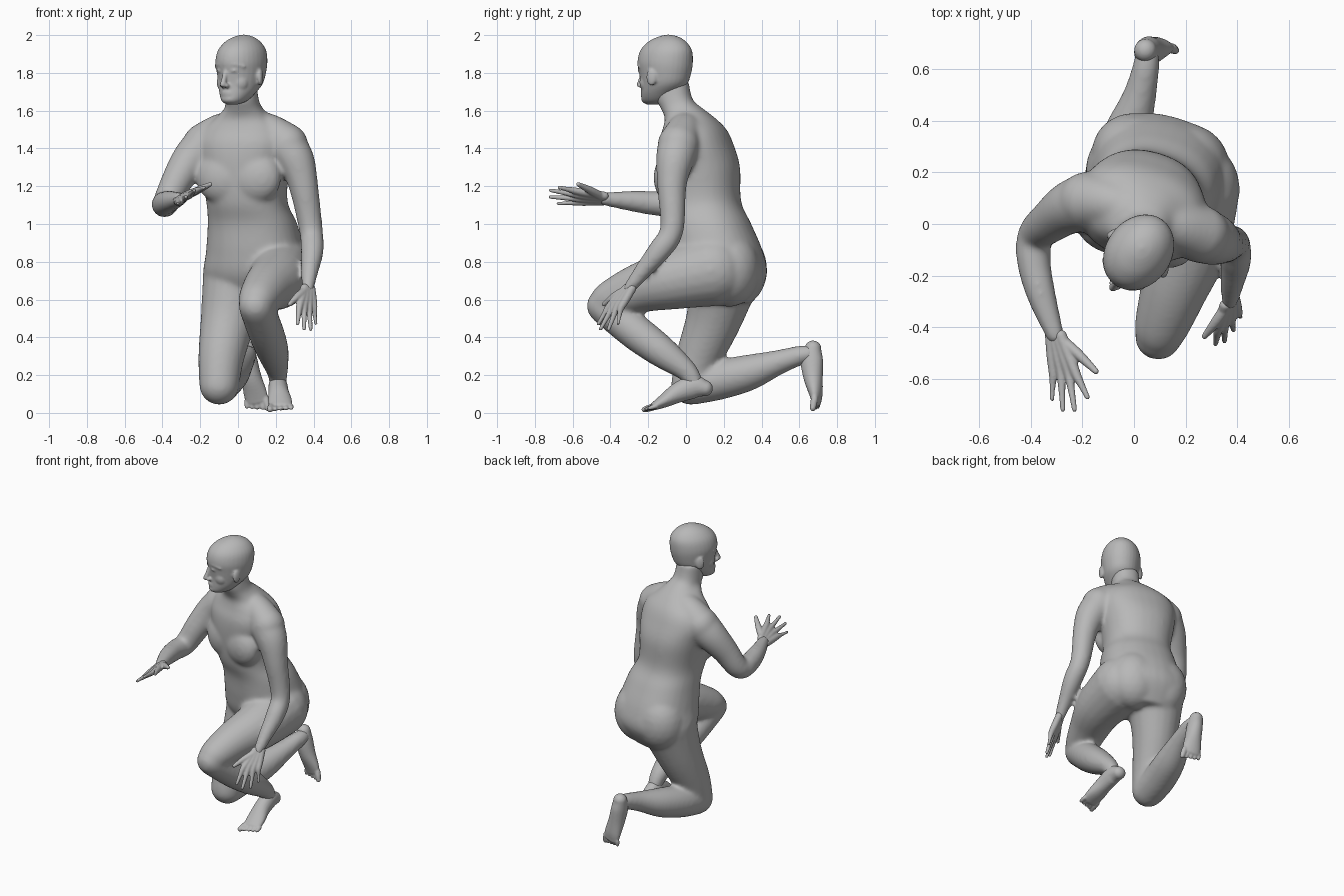
import bpy, bmesh, math
from mathutils import Vector, Matrix

cube = bpy.data.objects.get("Cube")
if cube:
    bpy.data.objects.remove(cube)

GREY = (0.48, 0.48, 0.48, 1)
clay = bpy.data.materials.new("clay grey")
clay.use_nodes = True
clay.diffuse_color = GREY
bsdf = clay.node_tree.nodes["Principled BSDF"]
bsdf.inputs["Base Color"].default_value = GREY
bsdf.inputs["Roughness"].default_value = 0.8


def spline(rows, steps=5):
    """Smooth rows of numbers with a Catmull-Rom curve."""
    rows = [Vector(r) for r in rows]
    ext = [rows[0]] + rows + [rows[-1]]
    out = []
    for a, b, c, d in zip(ext, ext[1:], ext[2:], ext[3:]):
        for i in range(steps):
            t = i / steps
            out.append(b + (c - a) * (t / 2) + (a * 2 - b * 5 + c * 4 - d) * (t * t / 2)
                       + (b * 3 - a - c * 3 + d) * (t ** 3 / 2))
    return out + [rows[-1]]


def skin(bm, rings):
    """Join rings of points into a closed tube."""
    loops = [[bm.verts.new(p) for p in ring] for ring in rings]
    n = len(loops[0])
    for a, b in zip(loops, loops[1:]):
        for i in range(n):
            bm.faces.new((a[i], a[(i + 1) % n], b[(i + 1) % n], b[i]))
    bm.faces.new(loops[0][::-1])
    bm.faces.new(loops[-1])


def ball(bm, centre, size, yaw=0):
    m = (Matrix.Translation(centre) @ Matrix.Rotation(math.radians(yaw), 4, 'Z')
         @ Matrix.Diagonal((*size, 1)))
    bmesh.ops.create_icosphere(bm, subdivisions=3, radius=1, matrix=m)


def limb(bm, rows, side=(1, 0, 0), sides=20):
    """Tube through rows of x, y, z, half width, half height, with round ends."""
    rows = spline([r if len(r) == 5 else (*r, r[3]) for r in rows])
    pts = [Vector(r[:3]) for r in rows]
    rings = []
    for i, (p, r) in enumerate(zip(pts, rows)):
        along = (pts[min(i + 1, len(pts) - 1)] - pts[max(i - 1, 0)]).normalized()
        u = Vector(side)
        u = (u - along * u.dot(along)).normalized()
        v = along.cross(u)
        if i in (0, len(pts) - 1):
            cap = Matrix((u * r[3], v * r[4], along * min(r[3], r[4]))).transposed().to_4x4()
            bmesh.ops.create_icosphere(bm, subdivisions=3, radius=0.99,
                                       matrix=Matrix.Translation(p) @ cap)
        rings.append([p + u * r[3] * math.cos(a) + v * r[4] * math.sin(a)
                      for a in (math.tau * k / sides for k in range(sides))])
    skin(bm, rings)


def trunk(bm, rows, yaw=0, power=1.0, sides=32):
    """Level rings from rows of x, y, z, half width, half depth."""
    turn = Matrix.Rotation(math.radians(yaw), 3, 'Z')
    rings = []
    for x, y, z, w, d in spline(rows):
        ring = []
        for k in range(sides):
            c, s = math.cos(math.tau * k / sides), math.sin(math.tau * k / sides)
            ring.append(Vector((x, y, z)) + turn @ Vector((
                w * math.copysign(abs(c) ** power, c), d * math.copysign(abs(s) ** power, s), 0)))
        rings.append(ring)
    skin(bm, rings)


def finish(name, bm, voxel, smooth):
    """Fuse the overlapping volumes into one smooth skin."""
    bmesh.ops.recalc_face_normals(bm, faces=bm.faces)
    mesh = bpy.data.meshes.new(name)
    bm.to_mesh(mesh)
    bm.free()
    mesh.materials.append(clay)
    ob = bpy.data.objects.new(name, mesh)
    bpy.context.collection.objects.link(ob)
    fuse = ob.modifiers.new("fuse", 'REMESH')
    fuse.mode, fuse.voxel_size, fuse.use_smooth_shade = 'VOXEL', voxel, True
    relax = ob.modifiers.new("relax", 'SMOOTH')
    relax.factor, relax.iterations = 0.5, smooth
    bpy.ops.object.select_all(action='DESELECT')
    ob.select_set(True)
    bpy.context.view_layer.objects.active = ob
    bpy.ops.object.convert(target='MESH')
    return ob


# Body: trunk and neck, turned slightly to its right
bm = bmesh.new()
YAW = -16
trunk(bm, [(.08, .2, .58, .18, .14), (.097, .19, .72, .278, .228), (.092, .167, .85, .26, .235),
           (.077, .127, 1.0, .236, .213), (.047, .083, 1.12, .213, .205), (.033, .07, 1.3, .237, .21),
           (.03, .052, 1.42, .255, .19), (.03, .045, 1.5, .225, .16), (.03, .022, 1.56, .15, .13),
           (.03, -.025, 1.615, .098, .11), (.02, -.06, 1.66, .088, .095),
           (.012, -.075, 1.76, .085, .088)], YAW, 0.88)

# Chest and buttocks
for x, y in ((-.08, -.03), (.088, -.078)):
    ball(bm, (x, y, 1.245), (.145, .088, .14), YAW)
for x, y in ((.005, .27), (.2, .23)):
    ball(bm, (x, y, .76), (.17, .16, .2), YAW)

# Sloping shoulders
limb(bm, [(.03, .01, 1.535, .08), (.16, -.01, 1.492, .094), (.26, -.04, 1.42, .112)])
limb(bm, [(.03, .04, 1.535, .08), (-.09, .08, 1.49, .096), (-.18, .09, 1.42, .115)])

# Legs: left foot forward, right knee on the ground
limb(bm, [(.22, .14, .755, .192), (.208, -.08, .705, .16), (.155, -.25, .66, .131),
          (.108, -.39, .6, .107), (.094, -.435, .567, .092)])
limb(bm, [(.097, -.43, .56, .092), (.147, -.27, .43, .095), (.184, -.13, .325, .085),
          (.207, 0, .225, .058), (.212, .045, .16, .046)])
limb(bm, [(0, .205, .72, .19), (-.05, .148, .5, .149), (-.088, .07, .3, .123), (-.1, .025, .147, .106)])
limb(bm, [(-.1, .03, .147, .105), (-.077, .17, .174, .106), (-.032, .33, .213, .096),
          (.02, .49, .268, .066), (.045, .6, .303, .053), (.05, .655, .312, .047)])

# Arms: left hangs to the knee, right reaches forward
limb(bm, [(.255, -.04, 1.41, .112), (.308, -.06, 1.33, .1), (.347, -.075, 1.2, .078),
          (.386, -.075, .97, .063), (.393, -.14, .86, .061), (.38, -.23, .75, .046),
          (.37, -.3, .66, .033)])
limb(bm, [(-.18, .085, 1.41, .117), (-.25, .062, 1.34, .102), (-.317, .015, 1.24, .085),
          (-.38, -.045, 1.115, .071), (-.388, -.14, 1.108, .066), (-.36, -.27, 1.12, .057),
          (-.305, -.43, 1.133, .036)], side=(0, 0, 1))
finish("body", bm, 0.012, 12)

# Head: skull rings, then features on the front (-y) side
bm = bmesh.new()
trunk(bm, [(0, -.085, 1.632, .025, .03), (0, -.065, 1.65, .06, .075), (0, -.038, 1.69, .089, .102),
           (0, -.008, 1.74, .109, .13), (0, .0, 1.8, .121, .146), (0, .0, 1.86, .127, .156),
           (0, .006, 1.92, .116, .146), (0, .013, 1.965, .085, .108), (0, .02, 1.992, .045, .055),
           (0, .02, 2.002, .008, .008)])
limb(bm, [(0, -.138, 1.82, .012), (0, -.153, 1.775, .014), (0, -.168, 1.738, .016)], sides=12)
ball(bm, (0, -.115, 1.662), (.042, .03, .026))
for z in (1.685, 1.698):
    ball(bm, (0, -.132, z), (.032, .014, .008))
for s in (-1, 1):
    limb(bm, [(s * .015, -.14, 1.84, .012), (s * .05, -.131, 1.846, .013),
              (s * .088, -.1, 1.835, .012)], side=(0, 0, 1), sides=12)
    ball(bm, (s * .045, -.13, 1.812), (.022, .014, .01), s * 20)
    ball(bm, (s * .055, -.085, 1.75), (.045, .035, .05), s * 35)
    ball(bm, (s * .014, -.149, 1.732), (.014, .018, .012))
    ball(bm, (s * .125, .0, 1.777), (.013, .029, .045), s * 18)
head = finish("head", bm, 0.007, 4)
head.matrix_world = Matrix.Translation((.018, -.11, 0)) @ Matrix.Rotation(math.radians(-36), 4, 'Z')


def hand(name, wrist, knuckles, tips, thumb):
    """Fingers run from the wrist; their overlapping roots make the palm."""
    bm = bmesh.new()
    first, last = map(Vector, knuckles)
    for i, tip in enumerate(tips):
        k = first.lerp(last, i / 3)
        root = Vector(wrist) + (k - (first + last) / 2) * 0.45
        r = 0.0135 if i < 3 else 0.0115
        limb(bm, [(*root, .023), (*root.lerp(k, .6), .022), (*k, .0185),
                  (*k.lerp(Vector(tip), .5), r), (*tip, r * .75)], side=(.3, .2, .9), sides=12)
    limb(bm, [(*wrist, .022), (*thumb[0], .021), (*thumb[1], .012)], side=(.3, .2, .9), sides=12)
    finish(name, bm, 0.005, 4)


hand("right_hand", (-.302, -.43, 1.135), ((-.222, -.585, 1.175), (-.312, -.575, 1.115)),
     ((-.18, -.67, 1.193), (-.23, -.717, 1.178), (-.275, -.717, 1.143), (-.317, -.677, 1.108)),
     ((-.22, -.5, 1.175), (-.147, -.57, 1.21)))
hand("left_hand", (.37, -.3, .66), ((.325, -.41, .56), (.402, -.345, .555)),
     ((.315, -.464, .472), (.35, -.452, .445), (.385, -.41, .443), (.412, -.36, .473)),
     ((.32, -.375, .62), (.273, -.434, .575)))


def foot(name, rows, toe_root, toe_tip, side, inner):
    """Sole and instep, then five toes from the big toe outward."""
    bm = bmesh.new()
    limb(bm, rows, side)
    side = Vector(side) * inner
    for i in range(5):
        shift = side * (.048 - .026 * i)
        a, b = Vector(toe_root) + shift, Vector(toe_tip) + shift * 1.1
        b = b.lerp(a, .12 * i)
        r = .019 if i == 0 else .0135
        limb(bm, [(*a, r), (*a.lerp(b, .5), r), (*b, r * .85)], (0.1, 0.5, 0.5), sides=12)
    finish(name, bm, 0.006, 4)


foot("left_foot", [(.212, .1, .13, .045, .043), (.212, .04, .138, .051, .062),
                   (.215, -.04, .108, .054, .054), (.222, -.11, .067, .063, .038),
                   (.227, -.165, .037, .062, .023)],
     (.225, -.16, .035), (.222, -.22, .018), (1, 0, 0), -1)
foot("right_foot", [(.044, .672, .34, .044, .045), (.052, .666, .28, .05, .06),
                    (.07, .673, .19, .054, .052), (.09, .686, .11, .062, .037),
                    (.1, .69, .065, .061, .025)],
     (.1, .69, .068), (.108, .682, .016), (.97, -.2, .15), 1)
